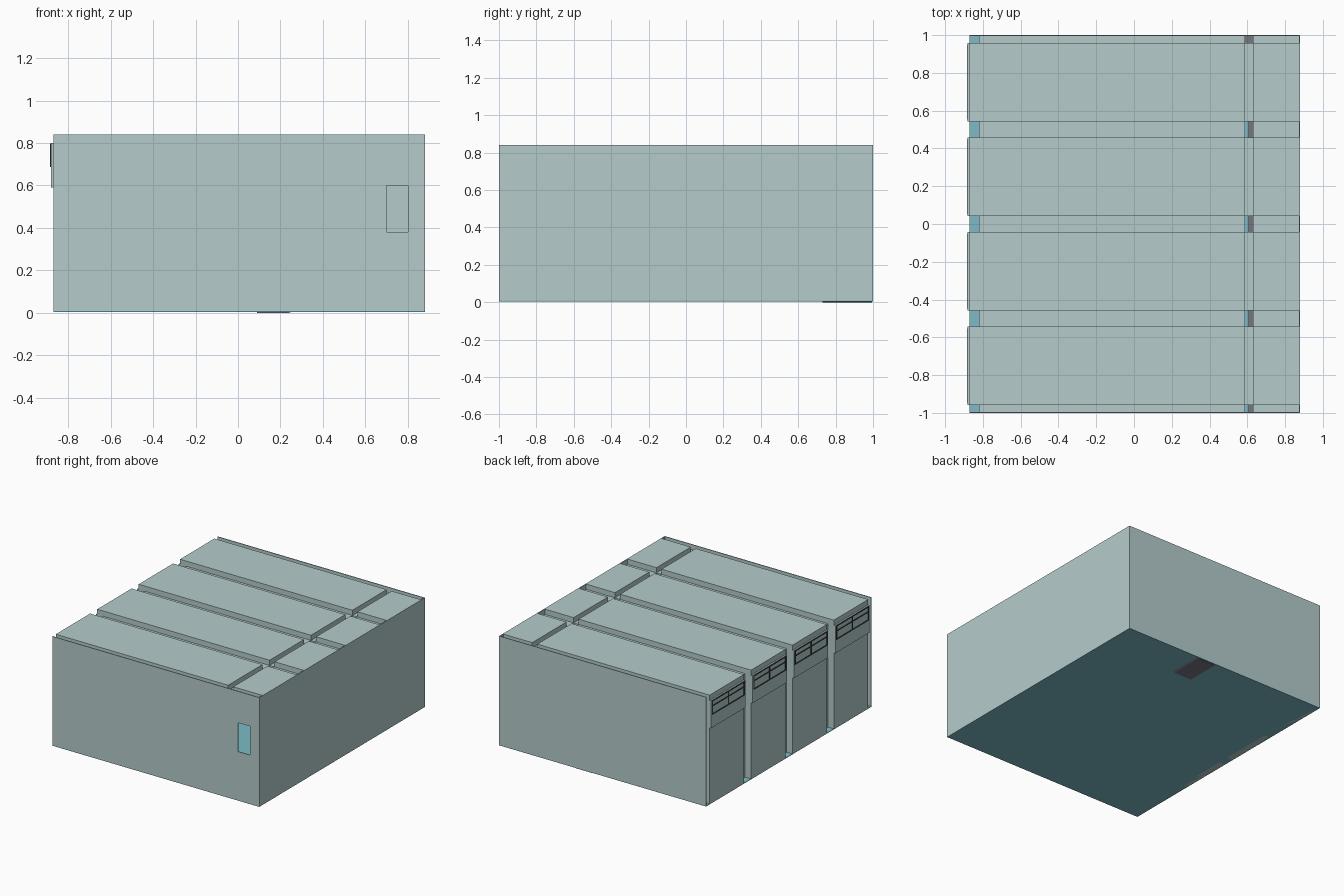
import bpy, bmesh

if "Cube" in bpy.data.objects:
    bpy.data.objects.remove(bpy.data.objects["Cube"])


def material(name, rgb):
    m = bpy.data.materials.new(name)
    m.diffuse_color = (*rgb, 1)
    m.use_nodes = True
    m.node_tree.nodes["Principled BSDF"].inputs["Base Color"].default_value = m.diffuse_color
    return m


PALE = material("pale grey green", (0.46, 0.60, 0.60))
TEAL = material("teal floor", (0.20, 0.50, 0.56))
PURPLE = material("purple grey", (0.18, 0.18, 0.23))
DARK = material("dark frame", (0.035, 0.042, 0.045))


def finish(name, bm, mat):
    bmesh.ops.recalc_face_normals(bm, faces=bm.faces)
    me = bpy.data.meshes.new(name)
    bm.to_mesh(me)
    bm.free()
    me.materials.append(mat)
    ob = bpy.data.objects.new(name, me)
    bpy.context.collection.objects.link(ob)
    return ob


def box(name, x, y, z, mat):
    """Box from (low, high) ranges on each axis."""
    bm = bmesh.new()
    bmesh.ops.create_cube(bm, size=1)
    for v in bm.verts:
        for i, (a, b) in enumerate((x, y, z)):
            v.co[i] = a if v.co[i] < 0 else b
    return finish(name, bm, mat)


def extrude_xz(name, points, y0, y1, mat):
    """Profile in x/z, extruded along y."""
    bm = bmesh.new()
    face = bm.faces.new([bm.verts.new((x, y0, z)) for x, z in points])
    out = bmesh.ops.extrude_face_region(bm, geom=[face])
    verts = [g for g in out["geom"] if isinstance(g, bmesh.types.BMVert)]
    bmesh.ops.translate(bm, verts=verts, vec=(0, y1 - y0, 0))
    return finish(name, bm, mat)


LEFT, RIGHT, TOP, BASE = -0.87, 0.88, 0.84, 0.005
RECESS, DECK, T = -0.82, 0.80, 0.006
GAP0, GAP1 = 0.587, 0.63           # cross groove in the roof
BAYS = [(c - 0.207, c + 0.207) for c in (-0.75, -0.25, 0.25, 0.75)]

# Floor and thin outer walls
box("ground_floor", (LEFT, RIGHT), (-1, 1), (BASE, BASE + 0.004), TEAL)
front = box("front_wall", (LEFT, RIGHT), (-1, -1 + T), (BASE, TOP), PALE)
box("back_wall", (LEFT, RIGHT), (1 - T, 1), (BASE, TOP), PALE)
box("right_wall", (RIGHT - T, RIGHT), (-1, 1), (BASE, TOP), PALE)
box("recessed_left_wall", (RECESS, RECESS + T), (-1 + T, 1 - T), (BASE, DECK), PALE)

# Window opening in the front wall
cutter = box("window_cutter", (0.70, 0.80), (-1.1, -0.9), (0.38, 0.60), PALE)
cutter.hide_render = True
mod = front.modifiers.new("window_opening", "BOOLEAN")
mod.object, mod.operation, mod.solver = cutter, "DIFFERENCE", "EXACT"
bpy.context.view_layer.objects.active = front
bpy.ops.object.modifier_apply(modifier=mod.name)
bpy.data.objects.remove(cutter)

# Low roof deck, open where the grooves cross
box("roof_deck_main", (RECESS, GAP0), (-1 + T, 1 - T), (DECK - 0.02, DECK), PALE)
box("roof_deck_side", (GAP1, RIGHT - T), (-1 + T, 1 - T), (DECK - 0.02, DECK), PALE)

for n, (a, b) in enumerate(BAYS, 1):
    # Raised roof panels and the strip between them
    box(f"roof_panel_main_{n}", (LEFT, GAP0), (a, b), (DECK - 0.01, TOP), PALE)
    box(f"roof_panel_side_{n}", (GAP1, RIGHT - 0.002), (a, b), (DECK - 0.01, TOP), PALE)
    box(f"roof_strip_{n}", (GAP0, GAP1), (a, b), (DECK - 0.02, DECK), PALE)
    # Projecting bay with upper window band
    box(f"bay_wall_{n}", (LEFT, RECESS), (a, b), (BASE, DECK), PALE)
    box(f"bay_band_{n}", (-0.882, LEFT), (a, b), (0.59, DECK), PALE)
    # Window frame: posts and rails
    mid, w = (a + b) / 2, 0.005
    for i, y in enumerate((a + 0.015, mid, b - 0.015)):
        box(f"window_post_{n}_{i}", (-0.885, -0.882), (y - w, y + w), (0.69, 0.795), DARK)
    for i, z in enumerate((0.692, 0.755, 0.793)):
        box(f"window_rail_{n}_{i}", (-0.885, -0.882), (a + 0.01, b - 0.01),
            (z - 0.004, z + 0.004), DARK)

# Raised inner floor
box("raised_floor", (0.605, RIGHT - T), (-1 + T, 1 - T), (0.185, 0.21), PURPLE)

# Stair along the back wall, its foot reaching just under the floor
STEPS, X0, X1, RISE = 8, 0.09, 0.605, 0.21
profile = [(X0, 0)]
for i in range(STEPS):
    z = RISE * (i + 1) / STEPS
    profile += [(X0 + (X1 - X0) * i / STEPS, z), (X0 + (X1 - X0) * (i + 1) / STEPS, z)]
profile += [(X1, 0.13), (0.24, 0)]
extrude_xz("stair", profile, 0.73, 1 - T, PURPLE)
